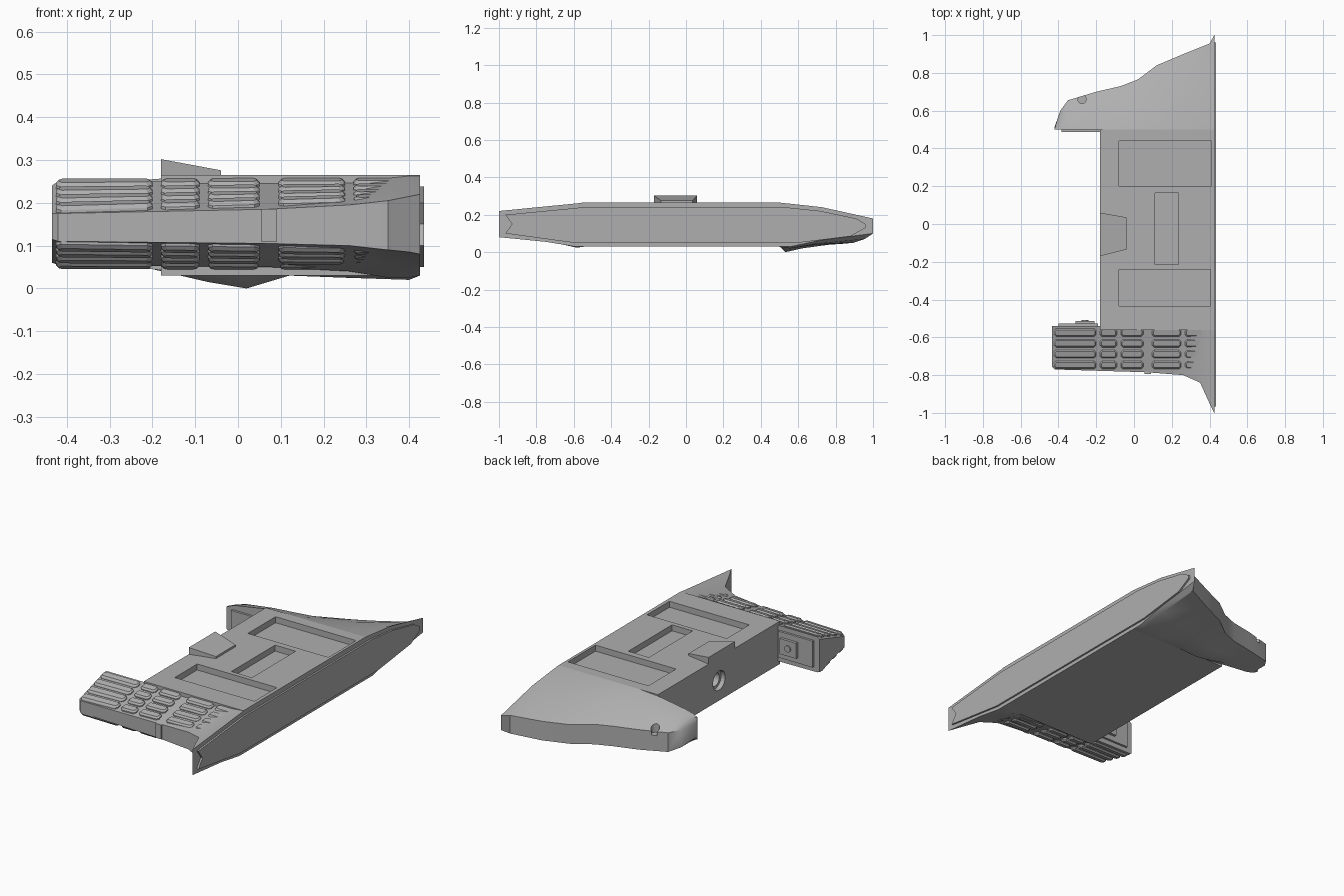
import bpy, bmesh, math
from mathutils import Matrix

old = bpy.data.objects.get("Cube")
if old:
    bpy.data.objects.remove(old, do_unlink=True)

grey = bpy.data.materials.new("plain grey")
grey.use_nodes = True
grey.diffuse_color = (0.43, 0.43, 0.43, 1)
grey.node_tree.nodes["Principled BSDF"].inputs["Base Color"].default_value = (0.43, 0.43, 0.43, 1)


def finish(name, bm, smooth=None):
    """Turn a bmesh into a named object with the shared material."""
    bmesh.ops.recalc_face_normals(bm, faces=bm.faces)
    mesh = bpy.data.meshes.new(name)
    bm.to_mesh(mesh)
    bm.free()
    mesh.materials.append(grey)
    ob = bpy.data.objects.new(name, mesh)
    bpy.context.collection.objects.link(ob)
    if smooth:
        activate(ob)
        bpy.ops.object.shade_smooth_by_angle(angle=math.radians(smooth))
    return ob


def activate(ob):
    bpy.ops.object.select_all(action='DESELECT')
    ob.select_set(True)
    bpy.context.view_layer.objects.active = ob


def loft(bm, rings):
    """Skin equal-length rings and cap both ends."""
    loops = [[bm.verts.new(p) for p in ring] for ring in rings]
    n = len(loops[0])
    for a, b in zip(loops, loops[1:]):
        for i in range(n):
            j = (i + 1) % n
            bm.faces.new((a[i], a[j], b[j], b[i]))
    bm.faces.new(loops[0])
    bm.faces.new(loops[-1])


def box(name, xs, ys, zs):
    bm = bmesh.new()
    loft(bm, [[(x, ys[0], zs[0]), (x, ys[1], zs[0]), (x, ys[1], zs[1]), (x, ys[0], zs[1])] for x in xs])
    return finish(name, bm)


def cylinder(name, centre, radius, depth, axis='Z'):
    bm = bmesh.new()
    turn = {'X': Matrix.Rotation(math.pi / 2, 4, 'Y'), 'Y': Matrix.Rotation(math.pi / 2, 4, 'X'),
            'Z': Matrix.Identity(4)}[axis]
    bmesh.ops.create_cone(bm, cap_ends=True, segments=24, radius1=radius, radius2=radius,
                          depth=depth, matrix=Matrix.Translation(centre) @ turn)
    return finish(name, bm)


def cut(target, cutter):
    """Subtract the cutter and throw it away."""
    cutter.hide_render = True
    mod = target.modifiers.new("cut", 'BOOLEAN')
    mod.operation = 'DIFFERENCE'
    mod.solver = 'EXACT'
    mod.object = cutter
    activate(target)
    bpy.ops.object.modifier_apply(modifier=mod.name)
    bpy.data.objects.remove(cutter, do_unlink=True)


def wing(name, stations, side, inner, bulge, smooth):
    """Loft along x; station = x, outer y, top z, rim top z, rim bottom z, bottom z."""
    rings = []
    for x, outer, top, rim_top, rim_low, low in stations:
        width = outer - inner
        near, mid = inner + width * 0.12, inner + width * 0.45
        section = [(inner, top), (mid, top * 0.55 + rim_top * 0.45 + bulge), (outer, rim_top),
                   (outer, rim_low), (mid, low * 0.5 + rim_low * 0.5), (near, low),
                   (inner, max(low, 0.03))]
        rings.append([(x, side * y, z) for y, z in section])
    bm = bmesh.new()
    loft(bm, rings)
    return finish(name, bm, smooth)


# Main slab with top recesses and a side port
body = box("main_body", (-0.18, 0.425), (-0.56, 0.5), (0.03, 0.265))
for xs, ys in (((-0.08, 0.41), (0.2, 0.44)), ((-0.08, 0.405), (-0.435, -0.24)),
               ((0.11, 0.235), (-0.215, 0.165))):
    cut(body, box("recess_cutter", xs, ys, (0.232, 0.3)))
cut(body, cylinder("port_cutter", (-0.18, -0.03, 0.14), 0.053, 0.05, 'X'))
cut(body, cylinder("port_core_cutter", (-0.18, -0.03, 0.14), 0.038, 0.12, 'X'))

# Sweeping rear wing with its hooked end
rear = wing("rear_wing", [
    (-0.42, 0.515, 0.205, 0.18, 0.10, 0.085),
    (-0.39, 0.60, 0.22, 0.165, 0.07, 0.07),
    (-0.35, 0.655, 0.23, 0.16, 0.055, 0.06),
    (-0.2, 0.70, 0.255, 0.155, 0.045, 0.045),
    (-0.07, 0.73, 0.265, 0.15, 0.04, 0.015),
    (0.02, 0.765, 0.265, 0.15, 0.04, 0.0),
    (0.12, 0.84, 0.265, 0.15, 0.045, 0.03),
    (0.25, 0.895, 0.265, 0.155, 0.05, 0.025),
    (0.4, 0.955, 0.265, 0.17, 0.07, 0.02),
    (0.425, 1.0, 0.265, 0.18, 0.10, 0.03)], 1, 0.5, 0.014, None)
cut(rear, cylinder("rivet_cutter", (-0.275, 0.66, 0.2), 0.022, 0.13))
activate(rear)
bpy.ops.object.shade_smooth_by_angle(angle=math.radians(35))
box("rear_wing_inner_plate", (-0.385, -0.17), (0.488, 0.505), (0.1, 0.2))

# Front grip flaring into the side plate
wing("front_grip", [
    (-0.435, 0.755, 0.24, 0.175, 0.115, 0.06),
    (-0.42, 0.77, 0.25, 0.175, 0.11, 0.055),
    (0.07, 0.785, 0.25, 0.185, 0.105, 0.05),
    (0.26, 0.80, 0.25, 0.195, 0.1, 0.04),
    (0.35, 0.84, 0.26, 0.205, 0.09, 0.025),
    (0.4, 0.95, 0.265, 0.215, 0.085, 0.025),
    (0.425, 1.0, 0.265, 0.22, 0.08, 0.03)], -1, 0.54, 0, 30)


# Raised grip pads following the sloped top and underside
def grip_surface(x, y, side):
    t = (-y - 0.54) / 0.235
    run = x + 0.42
    if side > 0:
        return 0.25 + t * (0.175 + run * 0.03 - 0.25)
    return 0.053 + t * (0.11 - run * 0.015 - 0.053)


def pad(bm, x0, x1, yc, side):
    cx, hx, hy = (x0 + x1) / 2, (x1 - x0) / 2, 0.021
    rings = []
    for inset, height in ((0, -0.015), (0, 0.005), (0.007, 0.013)):
        a, b, c = hx - inset, hy - inset, 0.011 - inset * 0.5
        outline = [(a - c, -b), (a, c - b), (a, b - c), (a - c, b),
                   (c - a, b), (-a, b - c), (-a, c - b), (c - a, -b)]
        rings.append([(cx + x, yc + y, grip_surface(cx + x, yc + y, side) + side * height)
                      for x, y in outline])
    loft(bm, rings)


columns = ((-0.425, -0.2), (-0.18, -0.09), (-0.07, 0.05), (0.095, 0.25), (0.27, 0.39))
for name, side in (("upper_grip_pads", 1), ("lower_grip_pads", -1)):
    bm = bmesh.new()
    for x0, x1 in columns:
        for row in range(4):
            pad(bm, x0, x1, -0.575 - row * 0.057, side)
    finish(name, bm)

# Grip seam, end panel and button
box("grip_seam_band", (0.055, 0.09), (-0.795, -0.75), (0.108, 0.186))
box("grip_inner_panel", (-0.4, -0.19), (-0.56, -0.528), (0.08, 0.225))
box("grip_button_box", (-0.31, -0.21), (-0.54, -0.513), (0.11, 0.195))
cylinder("grip_button", (-0.26, -0.513, 0.152), 0.018, 0.012, 'Y')

# Wedge tab on top of the slab
bm = bmesh.new()
loft(bm, [[(x, y0, 0.25), (x, y1, 0.25), (x, y1, z), (x, y0, z)]
          for x, y0, y1, z in ((-0.18, -0.17, 0.06, 0.302), (-0.04, -0.135, 0.035, 0.276))])
finish("top_tab", bm)

# Thin raised plate on the flat side, notched at its front end
outline = [(-0.965, 0.2), (-0.93, 0.15), (-0.965, 0.1), (-0.6, 0.05), (0.6, 0.05), (0.88, 0.085),
           (0.96, 0.13), (0.96, 0.15), (0.91, 0.18), (0.72, 0.22), (0.55, 0.238), (-0.57, 0.238)]
bm = bmesh.new()
loft(bm, [[(x, y, z) for y, z in outline] for x in (0.42, 0.435)])
finish("side_plate", bm)
